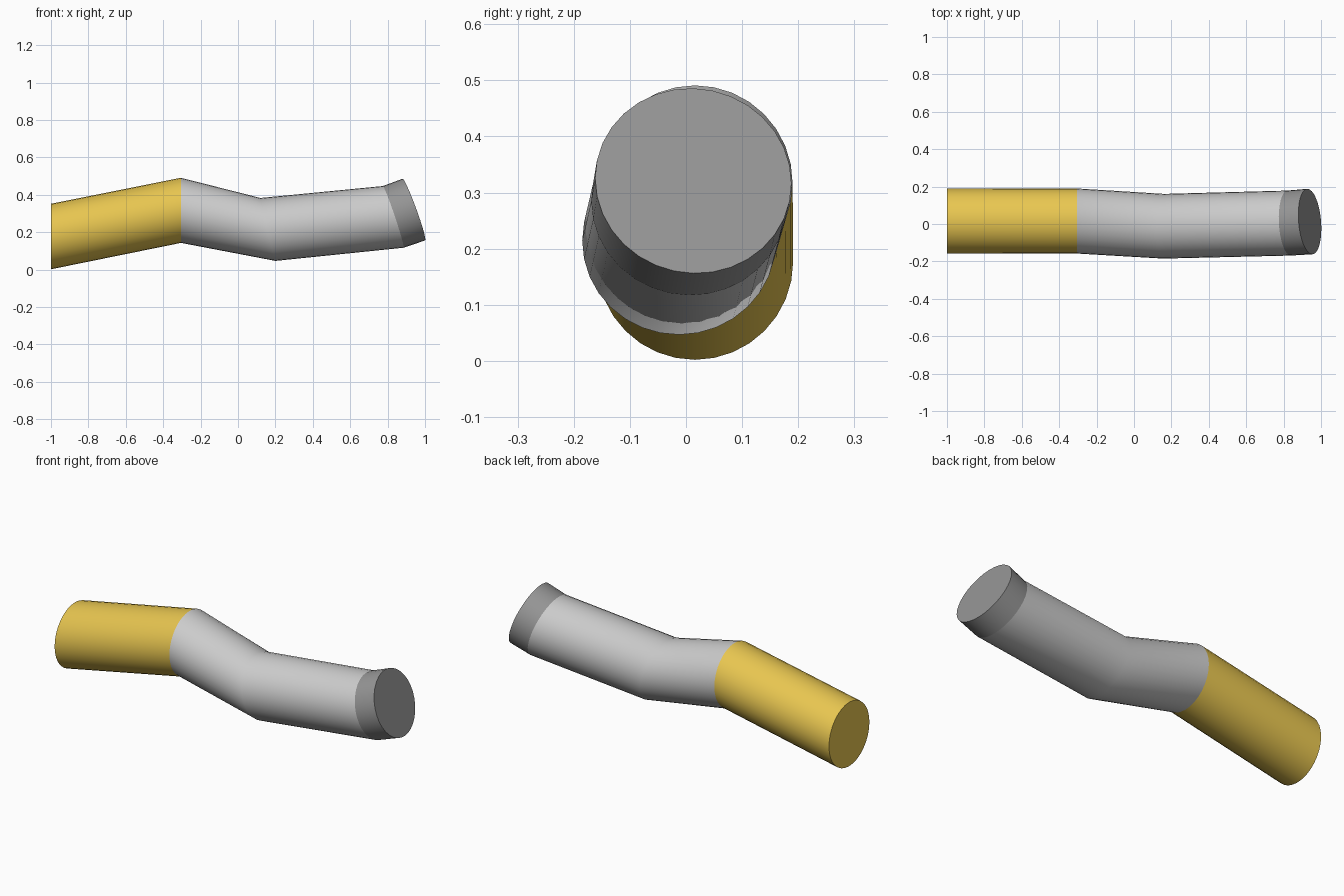
import bpy, bmesh
from math import cos, sin, tau, radians
from mathutils import Vector

if "Cube" in bpy.data.objects:
    bpy.data.objects.remove(bpy.data.objects["Cube"])

SIDES = 32

# Cross-sections along the bent stick: centre, pitch and yaw of the ring, radius
RINGS = [
    ((-1.0, 0.016, 0.177), 0, 0, 0.175),
    ((-0.305, 0.016, 0.317), 0, 0, 0.174),
    ((0.16, -0.012, 0.215), 13.4, -1, 0.173),
    ((0.83, 0.005, 0.282), 18.6, 3, 0.174),
    ((0.94, 0.013, 0.321), 20.1, 4.5, 0.1755),
]


def ring_points(centre, pitch, yaw, radius):
    p, w = radians(pitch), radians(yaw)
    up = Vector((-sin(p), 0, cos(p)))
    side = Vector((-sin(w) * cos(p), cos(w), -sin(w) * sin(p)))
    return [Vector(centre) + radius * (cos(tau * i / SIDES) * side + sin(tau * i / SIDES) * up)
            for i in range(SIDES)]


def tube(name, rings, colour=None, cap_start=False, cap_end=False):
    bm = bmesh.new()
    loops = [[bm.verts.new(co) for co in ring_points(*r)] for r in rings]
    for a, b in zip(loops, loops[1:]):
        for i in range(SIDES):
            j = (i + 1) % SIDES
            bm.faces.new((a[i], a[j], b[j], b[i]))
    if cap_start:
        bm.faces.new(loops[0][::-1])
    if cap_end:
        bm.faces.new(loops[-1])
    # Side winding faces outward for a path running along +x
    mesh = bpy.data.meshes.new(name)
    bm.to_mesh(mesh)
    bm.free()
    obj = bpy.data.objects.new(name, mesh)
    bpy.context.collection.objects.link(obj)
    if colour:
        mat = bpy.data.materials.new(name + "_colour")
        mat.diffuse_color = (*colour, 1)
        mat.use_nodes = True
        mat.node_tree.nodes["Principled BSDF"].inputs["Base Color"].default_value = mat.diffuse_color
        mesh.materials.append(mat)
    bpy.ops.object.select_all(action='DESELECT')
    obj.select_set(True)
    bpy.context.view_layer.objects.active = obj
    bpy.ops.object.shade_smooth_by_angle(angle=radians(30))
    return obj


# Orange filter, bent paper body, dark ash tip
tube("filter", RINGS[0:2], (0.8, 0.56, 0.08), cap_start=True)
tube("paper_body", RINGS[1:4])
tube("ash_tip", RINGS[3:5], (0.3, 0.3, 0.3), cap_end=True)
